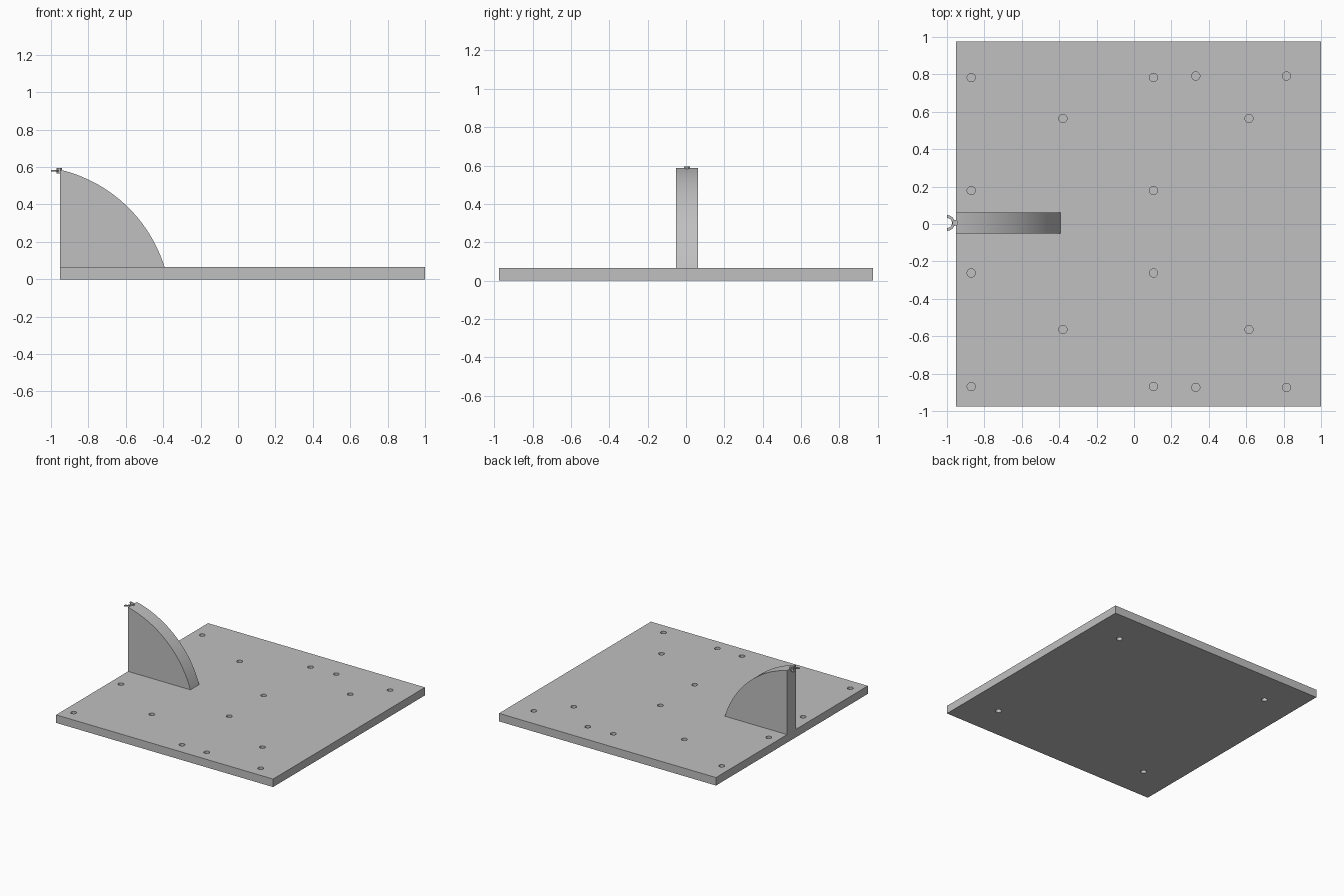
import bpy, bmesh, math
from mathutils import Matrix

cube = bpy.data.objects.get("Cube")
if cube:
    bpy.data.objects.remove(cube, do_unlink=True)

GREY = (0.53, 0.53, 0.53, 1)
grey = bpy.data.materials.new("plain grey")
grey.use_nodes = True
grey.diffuse_color = GREY
grey.node_tree.nodes["Principled BSDF"].inputs["Base Color"].default_value = GREY

THICK = 0.065      # base plate thickness
MID_Y = 0.0055     # centre line of the fin


def finish(name, bm):
    """Turn a bmesh into a named grey object."""
    bmesh.ops.recalc_face_normals(bm, faces=bm.faces)
    mesh = bpy.data.meshes.new(name)
    bm.to_mesh(mesh)
    bm.free()
    mesh.materials.append(grey)
    obj = bpy.data.objects.new(name, mesh)
    bpy.context.collection.objects.link(obj)
    return obj


def select(obj):
    bpy.ops.object.select_all(action='DESELECT')
    obj.select_set(True)
    bpy.context.view_layer.objects.active = obj


def smooth(obj):
    select(obj)
    bpy.ops.object.shade_smooth_by_angle(angle=math.radians(30))


def extrude(name, points, vec):
    """Extrude a closed outline along a vector."""
    bm = bmesh.new()
    face = bm.faces.new([bm.verts.new(p) for p in points])
    new = bmesh.ops.extrude_face_region(bm, geom=[face], use_keep_orig=True)["geom"]
    bmesh.ops.translate(bm, vec=vec,
                        verts=[v for v in new if isinstance(v, bmesh.types.BMVert)])
    return finish(name, bm)


def arc(cx, cy, r, start, end, steps):
    return [(cx + r * math.cos(start + (end - start) * i / steps),
             cy + r * math.sin(start + (end - start) * i / steps))
            for i in range(steps + 1)]


# Base plate
bm = bmesh.new()
bmesh.ops.create_cube(bm, size=1, matrix=Matrix.Translation((0.023, 0, THICK / 2))
                      @ Matrix.Diagonal((1.952, 1.952, THICK, 1)))
plate = finish("base_plate", bm)

# Blind holes in the top and the underside
top_holes = [(x, y) for x in (-0.87, 0.105) for y in (0.783, 0.179, -0.262, -0.869)]
top_holes += [(x, y) for x in (-0.38, 0.615) for y in (0.564, -0.564)]
top_holes += [(x, y) for x in (0.33, 0.815) for y in (0.791, -0.874)]
bottom_holes = [(x, y) for x in (-0.68, 0.73) for y in (0.7, -0.7)]
DEPTH = 0.045
bm = bmesh.new()
for holes, z in ((top_holes, THICK), (bottom_holes, 0)):
    for x, y in holes:
        bmesh.ops.create_cone(bm, cap_ends=True, segments=32, radius1=0.022,
                              radius2=0.022, depth=DEPTH * 2,
                              matrix=Matrix.Translation((x, y, z)))
cutter = finish("hole_cutter", bm)
cutter.hide_render = True
cut = plate.modifiers.new("holes", 'BOOLEAN')
cut.operation = 'DIFFERENCE'
cut.solver = 'EXACT'
cut.object = cutter
select(plate)
bpy.ops.object.modifier_apply(modifier=cut.name)
bpy.data.objects.remove(cutter, do_unlink=True)
smooth(plate)

# Upright fin with a curved back
CX, CZ, R = -1.129, -0.165, 0.7715
start = math.acos((-0.953 - CX) / R)
end = math.asin((THICK - CZ) / R)
curve = arc(CX, CZ, R, start, end, 40)
outline = [(-0.953, THICK)] + curve
fin = extrude("curved_fin", [(x, MID_Y - 0.0565, z) for x, z in outline], (0, 0.113, 0))
smooth(fin)

# Open half-ring hook at the fin tip
half = math.pi / 2
ring = arc(-1.0, MID_Y, 0.042, -half, half, 20) + arc(-1.0, MID_Y, 0.027, half, -half, 20)
hook = extrude("hook_ring", [(x, y, 0.577) for x, y in ring], (0, 0, 0.008))
smooth(hook)

# Small pin holding the hook
bm = bmesh.new()
bmesh.ops.create_cone(bm, cap_ends=True, segments=8, radius1=0.016, radius2=0.016, depth=0.03,
                      matrix=Matrix.Translation((-0.955, MID_Y, 0.581))
                      @ Matrix.Rotation(math.pi / 8, 4, 'Z'))
finish("hook_pin", bm)
